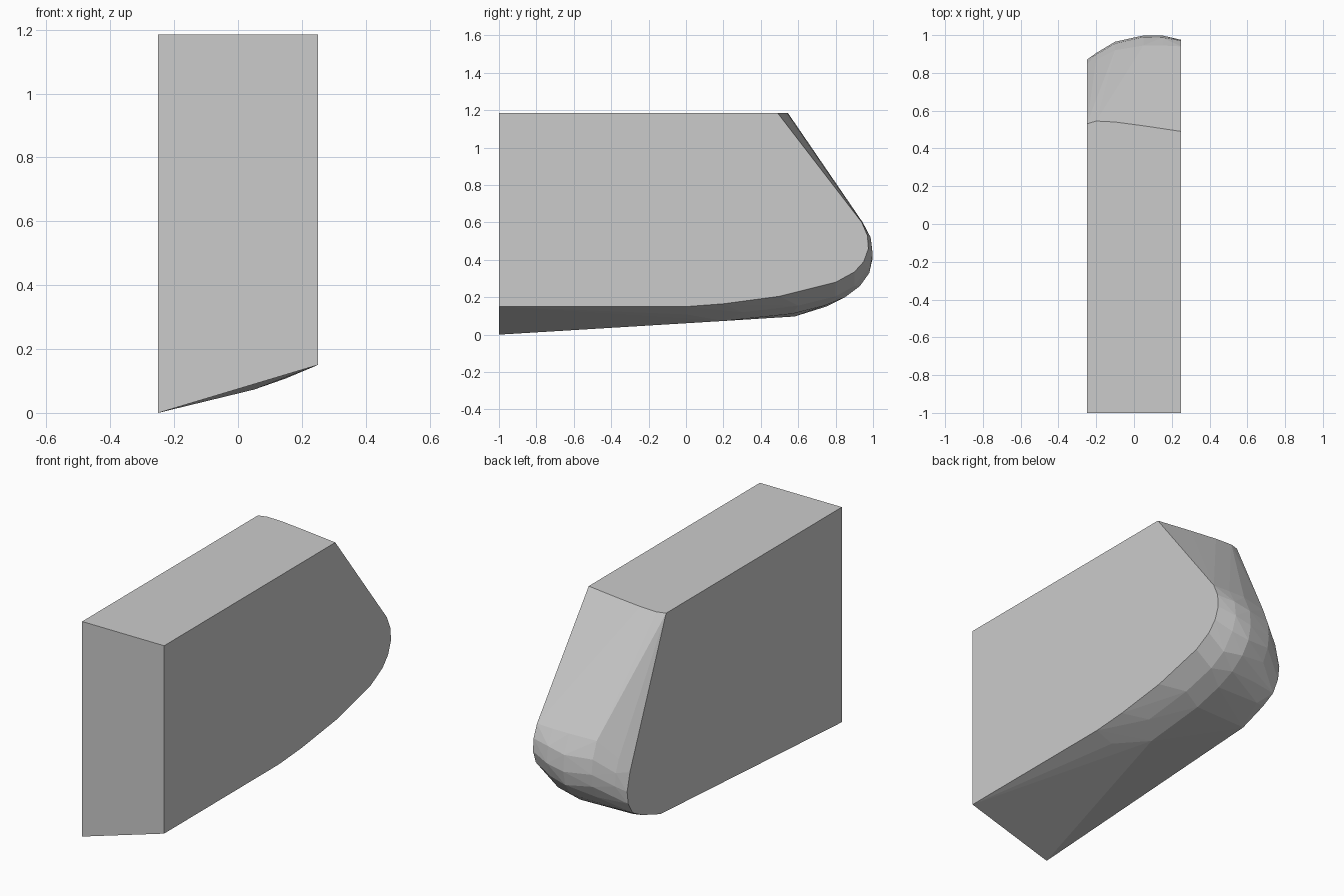
import bpy, bmesh
from math import radians

TOP = 1.185
# Side sections: x -> (top edge y, rounded nose profile of (y, z) points)
sections = {
    -0.25: (0.53, [(-1, 0), (0.58, 0.097), (0.74, 0.153), (0.82, 0.195),
                   (0.86, 0.26), (0.87, 0.33), (0.845, 0.43)]),
    -0.20: (0.545, [(0.6, 0.105), (0.75, 0.15), (0.85, 0.22), (0.89, 0.29),
                    (0.905, 0.36), (0.897, 0.43), (0.87, 0.5)]),
    -0.10: (0.54, [(0.57, 0.105), (0.74, 0.15), (0.84, 0.2), (0.92, 0.28),
                   (0.955, 0.35), (0.965, 0.42), (0.955, 0.5), (0.92, 0.59)]),
    0.05: (0.52, [(0.2, 0.073), (0.57, 0.112), (0.74, 0.155), (0.85, 0.2),
                  (0.93, 0.26), (0.98, 0.33), (0.998, 0.41), (0.99, 0.5), (0.945, 0.6)]),
    0.15: (0.503, [(0, 0.108), (0.3, 0.12), (0.6, 0.155), (0.8, 0.205),
                   (0.9, 0.26), (0.97, 0.35), (0.998, 0.43), (0.987, 0.52), (0.945, 0.6)]),
    0.25: (0.49, [(-1, 0.15), (0, 0.15), (0.2, 0.165), (0.5, 0.205), (0.8, 0.28),
                  (0.9, 0.335), (0.95, 0.39), (0.975, 0.46), (0.97, 0.53), (0.94, 0.6)]),
}

# Wrap the sections in one faceted convex block
bm = bmesh.new()
for x, (top_y, profile) in sections.items():
    for y, z in profile + [(top_y, TOP)]:
        bm.verts.new((x, y, z))
for x in (-0.25, 0.25):
    bm.verts.new((x, -1, TOP))
bmesh.ops.convex_hull(bm, input=bm.verts[:])
bmesh.ops.delete(bm, geom=[v for v in bm.verts if not v.link_faces], context='VERTS')

# Join the coplanar triangles of the flat sides
bmesh.ops.dissolve_limit(bm, angle_limit=radians(0.5), verts=bm.verts[:], edges=bm.edges[:])
bmesh.ops.recalc_face_normals(bm, faces=bm.faces[:])

mesh = bpy.data.meshes.new("rounded_block")
bm.to_mesh(mesh)
bm.free()
block = bpy.data.objects.new("rounded_block", mesh)
bpy.context.collection.objects.link(block)
